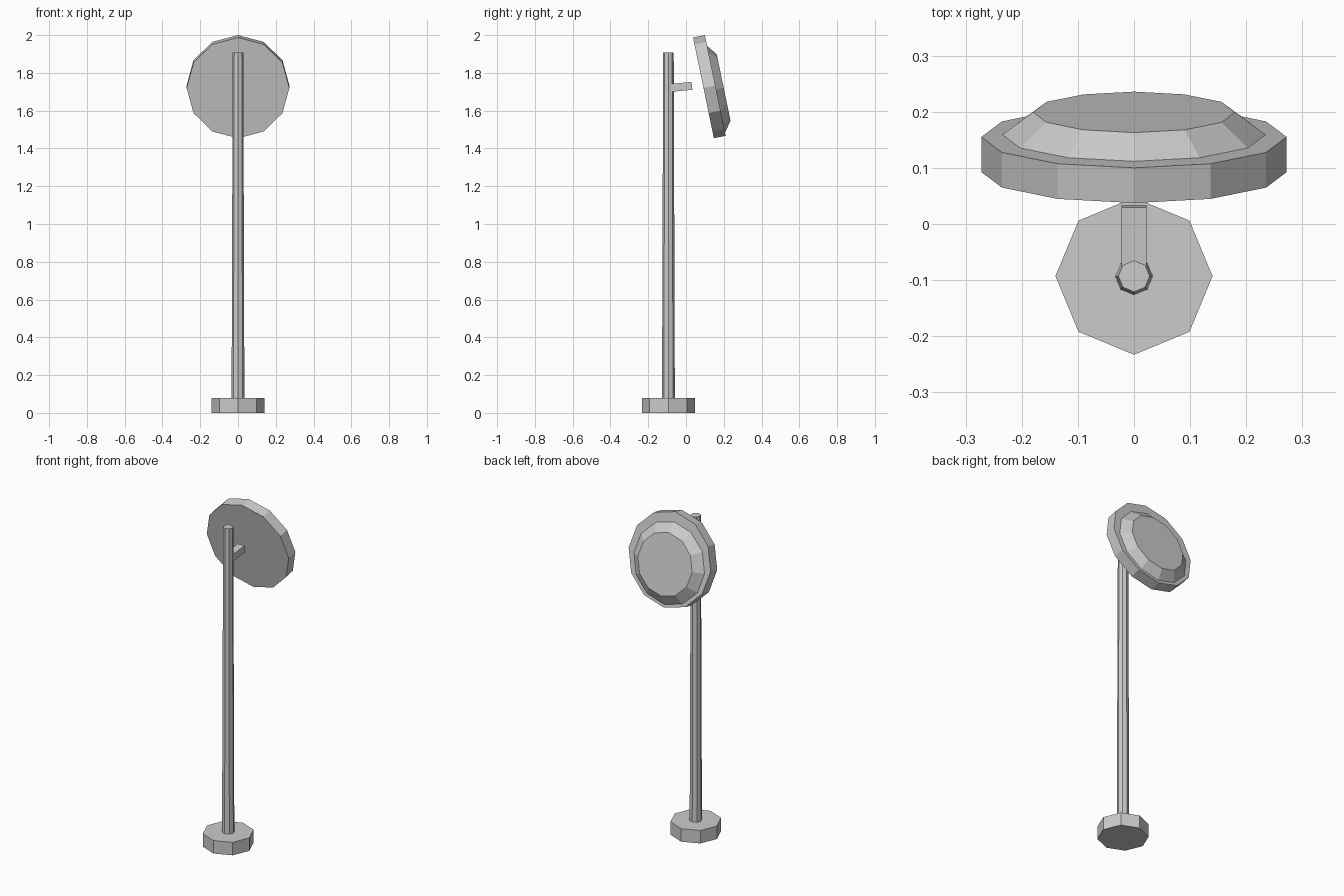
import bpy, bmesh, math
from mathutils import Matrix, Vector

if "Cube" in bpy.data.objects:
    bpy.data.objects.remove(bpy.data.objects["Cube"])


def make_object(name, bm, matrix=None):
    bmesh.ops.recalc_face_normals(bm, faces=bm.faces)
    mesh = bpy.data.meshes.new(name)
    bm.to_mesh(mesh)
    bm.free()
    ob = bpy.data.objects.new(name, mesh)
    bpy.context.collection.objects.link(ob)
    if matrix:
        ob.matrix_world = matrix
    return ob


def frustum(name, sides, r1, r2, z1, z2, matrix):
    bm = bmesh.new()
    rings = []
    for r, z in ((r1, z1), (r2, z2)):
        rings.append([bm.verts.new((r * math.cos(math.tau * i / sides),
                                    r * math.sin(math.tau * i / sides), z))
                      for i in range(sides)])
    low, high = rings
    for i in range(sides):
        j = (i + 1) % sides
        bm.faces.new((low[i], low[j], high[j], high[i]))
    bm.faces.new(low[::-1])
    bm.faces.new(high)
    return make_object(name, bm, matrix)


# Foot and tapered pole
stand = Matrix.Translation((0, -0.093, 0))
frustum("base", 8, 0.14, 0.14, 0, 0.078, stand)
frustum("pole", 8, 0.034, 0.028, 0.07, 1.907, stand)

# Short bracket, slightly raised toward the disc
bm = bmesh.new()
bmesh.ops.create_cube(bm, size=1)
bmesh.ops.scale(bm, vec=Vector((0.045, 0.112, 0.042)), verts=bm.verts)
make_object("bracket", bm, Matrix.Translation((0, -0.024, 1.726))
            @ Matrix.Rotation(math.radians(5.5), 4, 'X'))

# Tilted round head: thick rim with a bevelled lens set slightly low
tilt = (Matrix.Translation((0, 0.0925, 1.7205))
        @ Matrix.Rotation(math.radians(-78.3), 4, 'X'))
frustum("head_rim", 12, 0.272, 0.272, 0, 0.064, tilt)
frustum("lens", 12, 0.237, 0.18, 0.062, 0.105,
        tilt @ Matrix.Translation((0, 0.02, 0)))
